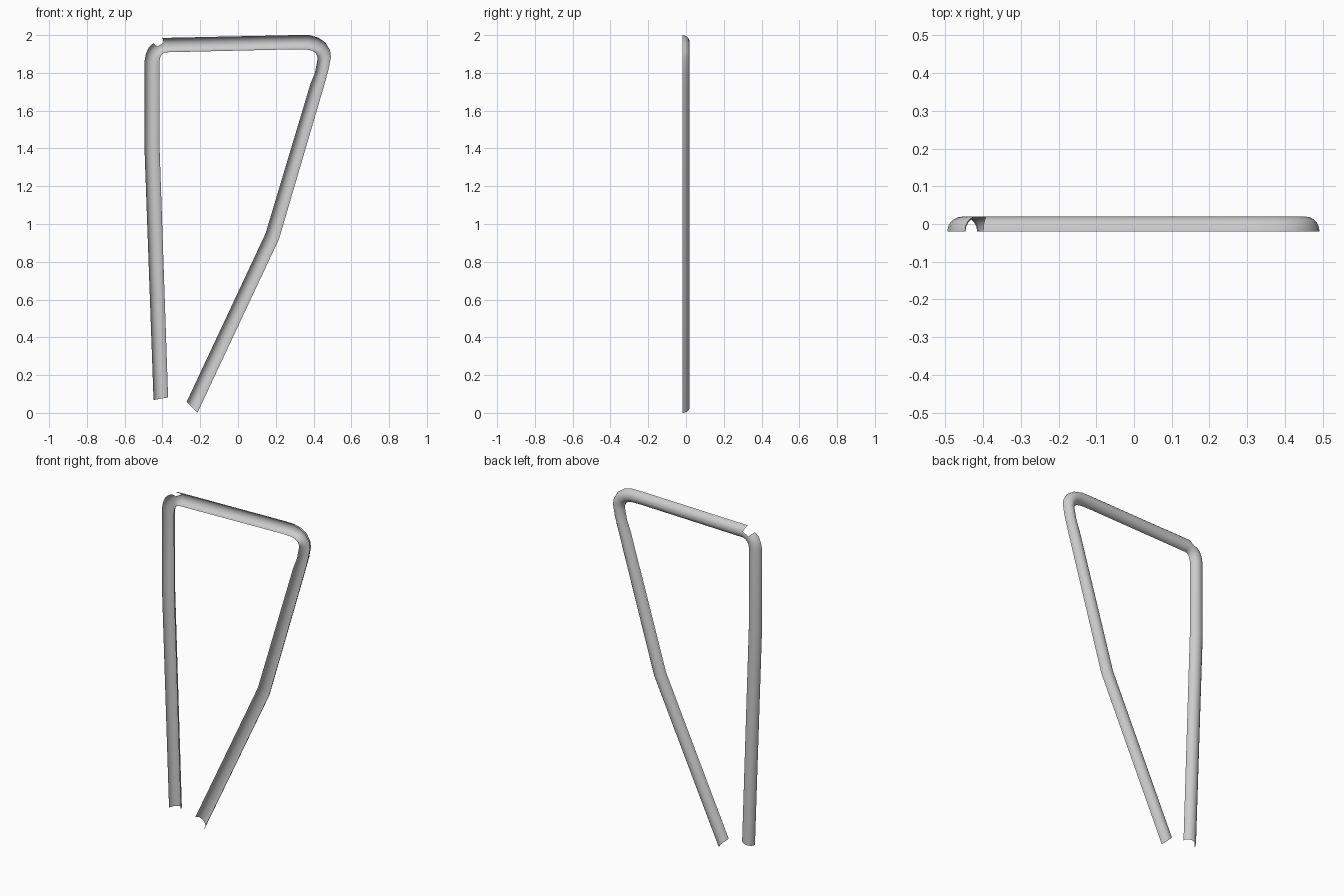
import bpy, bmesh, math
from mathutils import Vector

if "Cube" in bpy.data.objects:
    bpy.data.objects.remove(bpy.data.objects["Cube"])

# Stations along the channel: outer edge x, z, then inner edge x, z
STATIONS = [
    (-0.447, 0.068, -0.370, 0.082),   # lower left end
    (-0.495, 1.40, -0.415, 1.40),
    (-0.495, 1.86, -0.416, 1.855),    # left corner
    (-0.488, 1.90, -0.413, 1.88),
    (-0.473, 1.935, -0.404, 1.897),
    (-0.448, 1.957, -0.390, 1.907),   # broken joint
    (-0.400, 1.985, -0.380, 1.909),
    (0.300, 2.000, 0.305, 1.925),     # top right corner
    (0.375, 2.000, 0.360, 1.924),
    (0.425, 1.987, 0.392, 1.918),
    (0.463, 1.960, 0.412, 1.904),
    (0.487, 1.920, 0.421, 1.885),
    (0.492, 1.885, 0.420, 1.865),
    (0.480, 1.820, 0.407, 1.800),
    (0.455, 1.730, 0.383, 1.740),
    (0.217, 0.920, 0.146, 0.950),     # bend in the right leg
    (-0.215, 0.000, -0.272, 0.058),   # lower right end
]
GAP = 5          # station interval that is split
GAP_COLS = 4     # columns missing on the outer half there
SIDES = 10
DEPTH = 0.039

bm = bmesh.new()
rings = []
for ox, oz, ix, iz in STATIONS:
    a, b = Vector((ox, 0, oz)), Vector((ix, 0, iz))
    mid, half = (a + b) / 2, (a - b) / 2
    ring = []
    for k in range(SIDES + 1):
        t = math.pi * k / SIDES
        p = mid + half * math.cos(t)
        p.y = -DEPTH / 2 + DEPTH * math.sin(t)
        ring.append(bm.verts.new(p))
    rings.append(ring)

# Open half-round skin, leaving the notch at the joint
for i in range(len(rings) - 1):
    for k in range(SIDES):
        if i == GAP and k < GAP_COLS:
            continue
        r, s = rings[i], rings[i + 1]
        bm.faces.new((r[k], s[k], s[k + 1], r[k + 1]))

bmesh.ops.recalc_face_normals(bm, faces=bm.faces)
mesh = bpy.data.meshes.new("half_round_trim")
bm.to_mesh(mesh)
bm.free()
trim = bpy.data.objects.new("half_round_trim", mesh)
bpy.context.collection.objects.link(trim)

# Dome of the channel faces +y
if sum(p.normal.y * p.area for p in mesh.polygons) < 0:
    mesh.flip_normals()

bpy.context.view_layer.objects.active = trim
trim.select_set(True)
bpy.ops.object.shade_smooth_by_angle(angle=math.radians(35))
